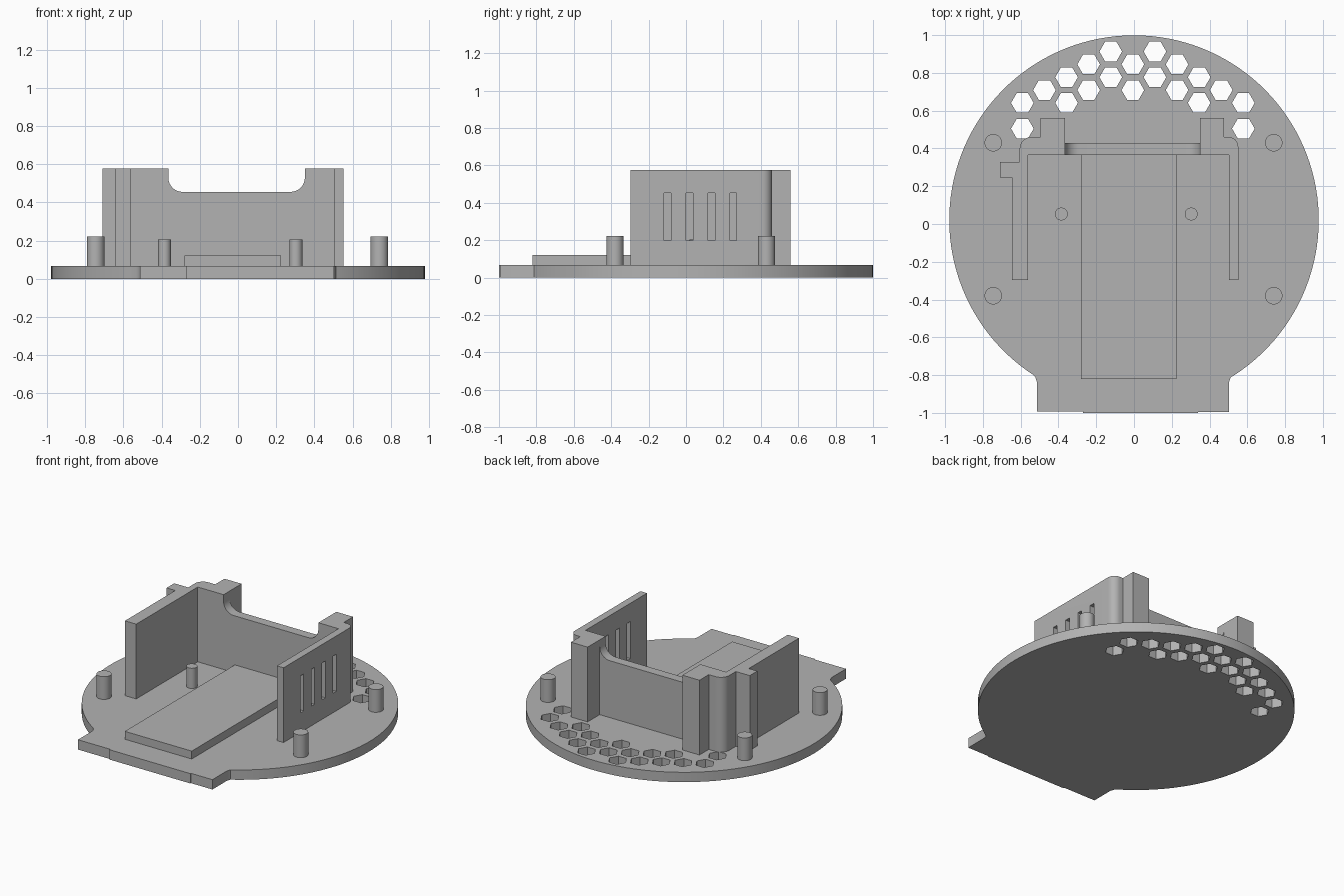
import bpy, bmesh, math
from mathutils import Matrix, Vector

if "Cube" in bpy.data.objects:
    bpy.data.objects.remove(bpy.data.objects["Cube"])

grey = bpy.data.materials.new("grey plastic")
grey.diffuse_color = (0.45, 0.45, 0.45, 1)
grey.use_nodes = True
grey.node_tree.nodes["Principled BSDF"].inputs["Base Color"].default_value = grey.diffuse_color

BASE = 0.067   # top of the base disc
TOP = 0.577    # top of the walls


def prisms(name, outlines, lo, hi, matrix=Matrix()):
    """Extrude closed 2D outlines between two heights into one object."""
    bm = bmesh.new()
    for pts in outlines:
        face = bm.faces.new([bm.verts.new((x, y, lo)) for x, y in pts])
        new = bmesh.ops.extrude_face_region(bm, geom=[face])["geom"]
        verts = [v for v in new if isinstance(v, bmesh.types.BMVert)]
        bmesh.ops.translate(bm, verts=verts, vec=(0, 0, hi - lo))
    bmesh.ops.transform(bm, matrix=matrix, verts=bm.verts)
    bmesh.ops.recalc_face_normals(bm, faces=bm.faces)
    me = bpy.data.meshes.new(name)
    bm.to_mesh(me)
    bm.free()
    me.materials.append(grey)
    ob = bpy.data.objects.new(name, me)
    bpy.context.collection.objects.link(ob)
    return ob


def arc(cx, cy, r, a0, a1, n):
    """Points on an arc, angles in degrees, both ends included."""
    angles = [math.radians(a0 + (a1 - a0) * i / n) for i in range(n + 1)]
    return [(cx + r * math.cos(a), cy + r * math.sin(a)) for a in angles]


def rect(x0, x1, y0, y1):
    return [(x0, y0), (x1, y0), (x1, y1), (x0, y1)]


def cut(ob, cutter):
    mod = ob.modifiers.new("cut", 'BOOLEAN')
    mod.object = cutter
    mod.operation = 'DIFFERENCE'
    mod.solver = 'EXACT'
    bpy.context.view_layer.objects.active = ob
    bpy.ops.object.modifier_apply(modifier=mod.name)
    bpy.data.objects.remove(cutter)


def smooth(ob):
    bpy.ops.object.select_all(action='DESELECT')
    ob.select_set(True)
    bpy.context.view_layer.objects.active = ob
    bpy.ops.object.shade_smooth_by_angle(angle=math.radians(30))


# Base disc with a front tab, small fillets where they meet
outline = arc(0, 0.021, 0.978, -56.7, 236.7, 110)
outline += [(-0.522, -0.812), (-0.513, -0.838), (-0.513, -0.992), (-0.27, -0.992),
            (-0.27, -1.0), (0.34, -1.0), (0.34, -0.994), (0.503, -0.994),
            (0.503, -0.838), (0.512, -0.812)]
base = prisms("base_plate", [outline], 0, BASE)

# Honeycomb vent: rows used in each column, mirrored left to right
columns = {0: (1, 3), 1: (0, 2), 2: (1, 3), 3: (2, 4), 4: (3,), 5: (4, 6)}
hexes = []
for col, rows in columns.items():
    for side in ((1, -1) if col else (1,)):
        for row in rows:
            hexes.append(arc(-0.006 + side * col * 0.117, 0.913 - row * 0.068,
                             0.06, 0, 300, 5))
cut(base, prisms("vent_cutter", hexes, -0.1, 0.2))
smooth(base)

# Three-sided wall with stepped rear corners
wall_outline = [(-0.56, -0.297), (-0.56, 0.366), (0.502, 0.366), (0.502, -0.297),
                (0.552, -0.297)]
wall_outline += arc(0.502, 0.41, 0.05, 0, 90, 8)
wall_outline += [(0.476, 0.46), (0.476, 0.56), (0.35, 0.56), (0.35, 0.43),
                 (-0.365, 0.43), (-0.365, 0.56), (-0.494, 0.56), (-0.494, 0.46)]
wall_outline += arc(-0.545, 0.4, 0.06, 90, 180, 8)
wall_outline += [(-0.605, 0.327), (-0.71, 0.327), (-0.71, 0.245), (-0.645, 0.245),
                 (-0.645, -0.297)]
walls = prisms("walls", [wall_outline], BASE, TOP)

# Rounded opening in the top of the rear wall (outline drawn in x and z)
opening = [(-0.365, 0.7)] + arc(-0.29, 0.53, 0.075, 180, 270, 8)
opening += arc(0.275, 0.53, 0.075, 270, 360, 8) + [(0.35, 0.7)]
upright = Matrix.Rotation(math.pi / 2, 4, 'X')
cut(walls, prisms("opening_cutter", [opening], -0.5, -0.3, upright))

# Four tall slots through the right wall
slots = [rect(0.45, 0.6, y, y + 0.036) for y in (-0.117, 0.001, 0.118, 0.235)]
cut(walls, prisms("slot_cutter", slots, 0.2, 0.452))
smooth(walls)

# Raised floor panel
prisms("floor_panel", [rect(-0.28, 0.225, -0.82, 0.366)], BASE, 0.121)

# Corner posts and the two thinner pegs inside the walls
posts = [(x, y, 0.046, 0.222) for x in (-0.745, 0.74) for y in (-0.38, 0.43)]
posts += [(x, 0.053, 0.034, 0.205) for x in (-0.385, 0.303)]
for i, (x, y, r, top) in enumerate(posts):
    name = "corner_post" if i < 4 else "inner_peg"
    smooth(prisms(name, [arc(x, y, r, 0, 348.75, 31)], BASE, top))
